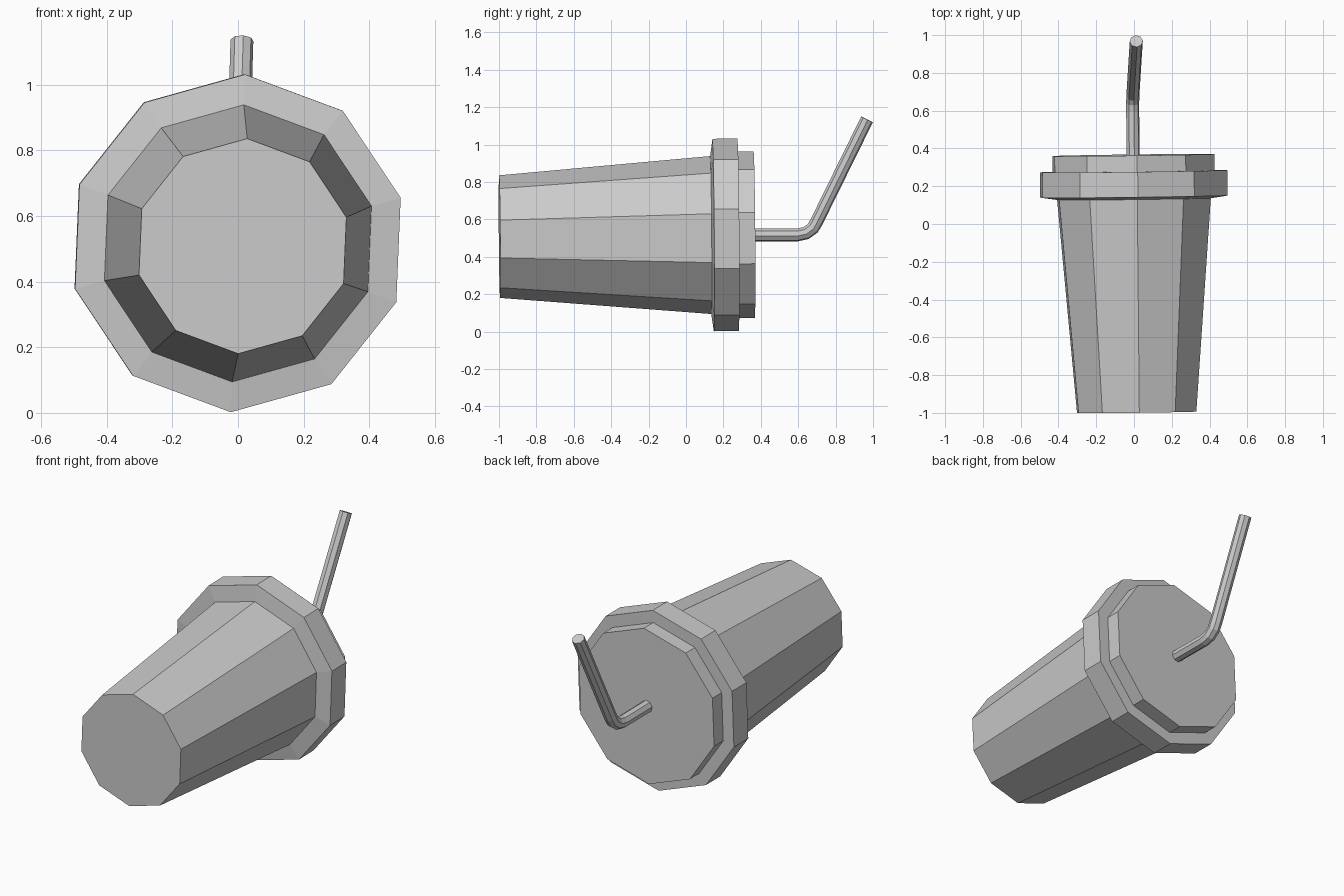
import bpy, bmesh, math
from mathutils import Vector

if "Cube" in bpy.data.objects:
    bpy.data.objects.remove(bpy.data.objects["Cube"])


def loft(name, stations, sides, twist=0.0):
    """Skin rings of (centre, direction, radius) and cap both ends."""
    bm = bmesh.new()
    rings = []
    for centre, direction, radius in stations:
        d = Vector(direction).normalized()
        right = d.cross(Vector((0, 0, 1))).normalized()
        up = right.cross(d)
        ring = []
        for i in range(sides):
            a = twist + 2 * math.pi * i / sides
            offset = (right * math.sin(a) + up * math.cos(a)) * radius
            ring.append(bm.verts.new(Vector(centre) + offset))
        rings.append(ring)
    for a, b in zip(rings, rings[1:]):
        for i in range(sides):
            j = (i + 1) % sides
            bm.faces.new((a[i], a[j], b[j], b[i]))
    bm.faces.new(rings[0])
    bm.faces.new(rings[-1])
    bmesh.ops.recalc_face_normals(bm, faces=bm.faces)
    mesh = bpy.data.meshes.new(name)
    bm.to_mesh(mesh)
    bm.free()
    obj = bpy.data.objects.new(name, mesh)
    bpy.context.collection.objects.link(obj)
    return obj


# The cup lies on its side with a slightly tilted axis
AXIS = Vector((-0.0128, 1, 0.0075))
ORIGIN = Vector((0.0015, 0, 0.5155))


def turned(name, profile):
    stations = [(ORIGIN + AXIS * y, AXIS, r) for y, r in profile]
    return loft(name, stations, 10, math.radians(2.4))


# Tapered ten-sided cup
turned("cup", [(-0.997, 0.328), (0.15, 0.424)])

# Lid with wide rim and stepped top
turned("lid", [(0.131, 0.415), (0.145, 0.515), (0.279, 0.515),
               (0.279, 0.445), (0.365, 0.445)])

# Bent drinking straw
path = [Vector(p) for p in ((-0.004, 0.34, 0.517), (-0.007, 0.595, 0.517),
                            (-0.007, 0.642, 0.527), (-0.006, 0.678, 0.553),
                            (-0.005, 0.697, 0.585), (0.012, 0.968, 1.135))]
stations = []
for i, p in enumerate(path):
    before = (p - path[i - 1]).normalized() if i else Vector()
    after = (path[i + 1] - p).normalized() if i + 1 < len(path) else Vector()
    stations.append((p, before + after, 0.035))
loft("straw", stations, 8, math.radians(10))
